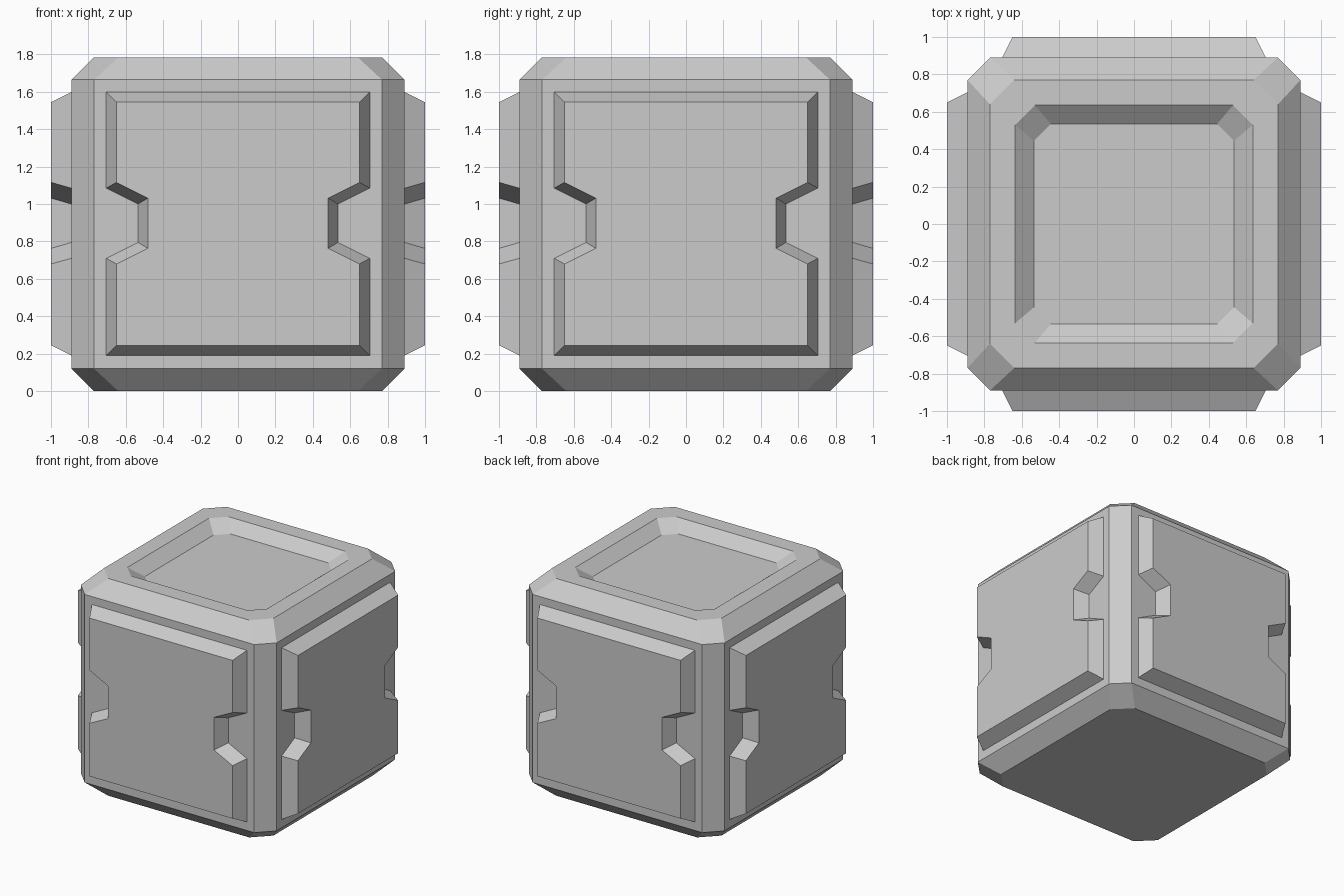
import bpy, bmesh
from math import pi
from mathutils import Matrix

if "Cube" in bpy.data.objects:
    bpy.data.objects.remove(bpy.data.objects["Cube"])


def loft(name, rings, cap_start=True):
    """Join matching closed rings of points with quads and cap the ends."""
    bm = bmesh.new()
    loops = [[bm.verts.new(p) for p in ring] for ring in rings]
    n = len(loops[0])
    for a, b in zip(loops, loops[1:]):
        for i in range(n):
            j = (i + 1) % n
            bm.faces.new((a[i], a[j], b[j], b[i]))
    if cap_start:
        bm.faces.new(loops[0][::-1])
    bm.faces.new(loops[-1])
    bmesh.ops.recalc_face_normals(bm, faces=bm.faces)
    mesh = bpy.data.meshes.new(name)
    bm.to_mesh(mesh)
    bm.free()
    obj = bpy.data.objects.new(name, mesh)
    bpy.context.collection.objects.link(obj)
    return obj


def octagon(half, flat, z):
    """Square of the given half width with cut corners."""
    quarter = [(half, -flat), (half, flat)]
    pts = []
    for _ in range(4):
        pts += quarter
        quarter = [(-y, x) for x, y in quarter]
    return [(x, y, z) for x, y in pts]


# Chamfered body with a sunken tray in the top
loft("crate_body", [
    octagon(0.77, 0.64, 0.0),
    octagon(0.89, 0.77, 0.12),
    octagon(0.89, 0.77, 1.665),
    octagon(0.77, 0.64, 1.785),
    octagon(0.635, 0.53, 1.785),
    octagon(0.535, 0.445, 1.705),
])


def panel_ring(side, y):
    """Mirror the right-hand notched edge, listed bottom to top."""
    left = [(-x, z) for x, z in reversed(side)]
    return [(x, y, z) for x, z in side + left]


# Raised side panels with bevelled rims and a notch on each upright edge
outer = [(0.705, 0.19), (0.705, 0.71), (0.535, 0.795),
         (0.535, 1.0), (0.705, 1.085), (0.705, 1.6)]
inner = [(0.65, 0.245), (0.65, 0.68), (0.482, 0.763),
         (0.482, 1.032), (0.65, 1.116), (0.65, 1.545)]
for i, side in enumerate(("front", "right", "back", "left")):
    panel = loft(side + "_panel",
                 [panel_ring(outer, -0.89), panel_ring(inner, -1.0)])
    panel.data.transform(Matrix.Rotation(i * pi / 2, 4, 'Z'))
